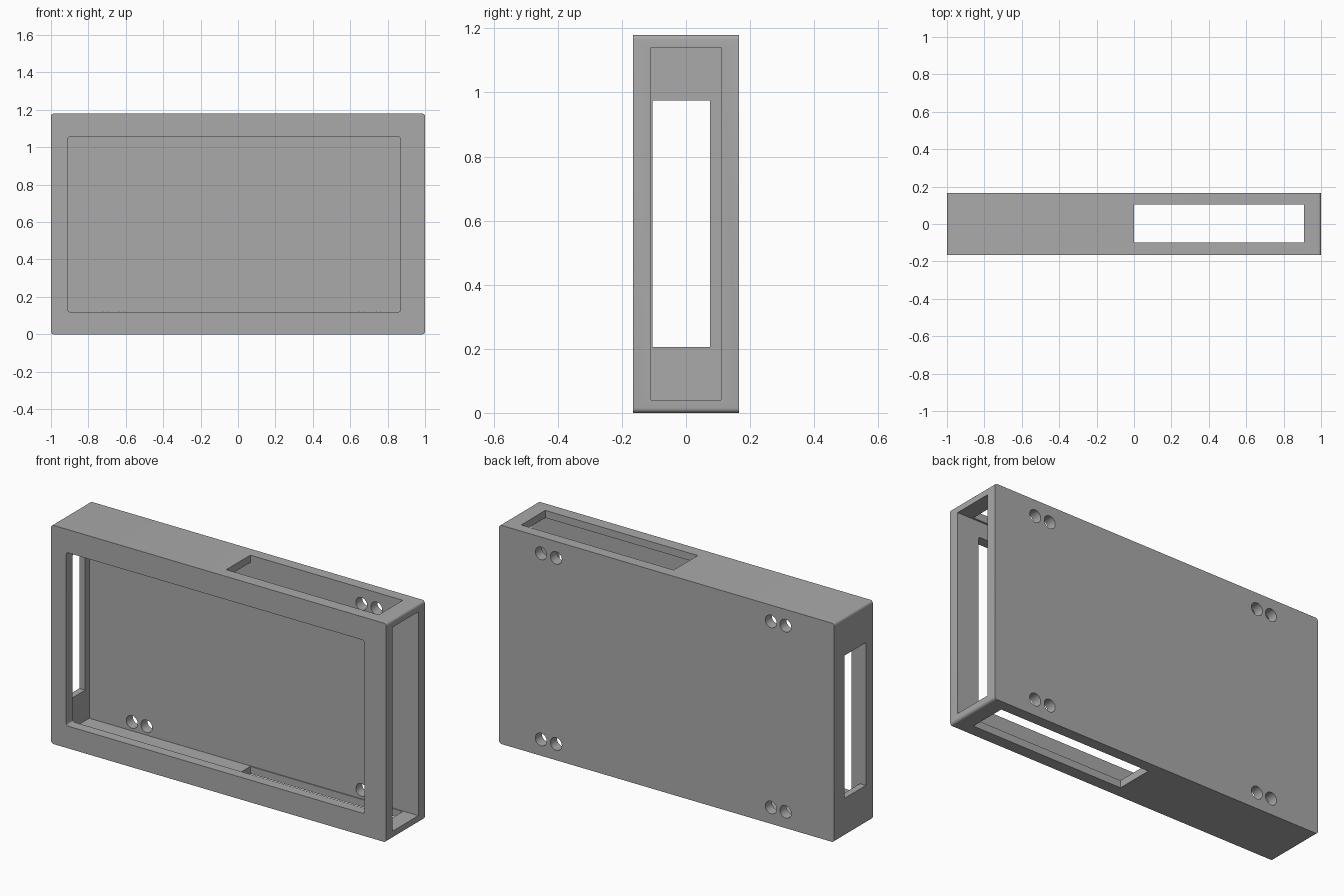
import bpy, bmesh
from mathutils import Matrix, Vector

if "Cube" in bpy.data.objects:
    bpy.data.objects.remove(bpy.data.objects["Cube"], do_unlink=True)

grey = bpy.data.materials.new("mid grey")
grey.use_nodes = True
grey.diffuse_color = (0.4, 0.4, 0.4, 1)
grey.node_tree.nodes["Principled BSDF"].inputs["Base Color"].default_value = (0.4, 0.4, 0.4, 1)


def finish(name, bm):
    mesh = bpy.data.meshes.new(name)
    bm.to_mesh(mesh)
    bm.free()
    mesh.materials.append(grey)
    obj = bpy.data.objects.new(name, mesh)
    bpy.context.collection.objects.link(obj)
    return obj


def box(name, x, y, z, radius=0):
    """Box between limits; radius rounds the edges running front to back."""
    bm = bmesh.new()
    bmesh.ops.create_cube(bm, size=1)
    for v in bm.verts:
        v.co = Vector(lim[0] if c < 0 else lim[1] for c, lim in zip(v.co, (x, y, z)))
    if radius:
        edges = [e for e in bm.edges
                 if abs(e.verts[0].co.y - e.verts[1].co.y) > 0.01]
        bmesh.ops.bevel(bm, geom=edges, offset=radius, segments=5,
                        profile=0.5, affect='EDGES')
    return finish(name, bm)


def hole(name, x, z, radius=0.034):
    bm = bmesh.new()
    turn = Matrix.Translation((x, 0.14, z)) @ Matrix.Rotation(1.5708, 4, 'X')
    bmesh.ops.create_cone(bm, cap_ends=True, segments=32, radius1=radius,
                          radius2=radius, depth=0.12, matrix=turn)
    return finish(name, bm)


# Outer shell with slightly rounded corners
case = box("case", (-1, 1), (-0.165, 0.165), (0, 1.18), 0.015)

# Cavity open at one end, front window, end slot, top and bottom slots
cutters = [
    box("cavity_cutter", (-0.965, 1.1), (-0.11, 0.11), (0.04, 1.14)),
    box("window_cutter", (-0.91, 0.87), (-0.3, -0.05), (0.12, 1.055), 0.012),
    box("end_slot_cutter", (-1.1, -0.9), (-0.105, 0.075), (0.205, 0.975)),
    box("top_bottom_slot_cutter", (0, 0.91), (-0.1, 0.105), (-0.1, 1.3)),
]
# Paired mounting holes in the back wall
for x in (-0.71, -0.623, 0.66, 0.75):
    for z in (0.088, 1.092):
        cutters.append(hole("mounting_hole_cutter", x, z))

for cutter in cutters:
    cutter.hide_render = True
    cutter.hide_set(True)
    mod = case.modifiers.new(cutter.name, 'BOOLEAN')
    mod.operation = 'DIFFERENCE'
    mod.solver = 'EXACT'
    mod.object = cutter

# Apply the cuts, then drop the cutters
bpy.context.view_layer.objects.active = case
case.select_set(True)
for mod in list(case.modifiers):
    bpy.ops.object.modifier_apply(modifier=mod.name)
for cutter in cutters:
    bpy.data.objects.remove(cutter, do_unlink=True)

bpy.ops.object.shade_smooth_by_angle()
